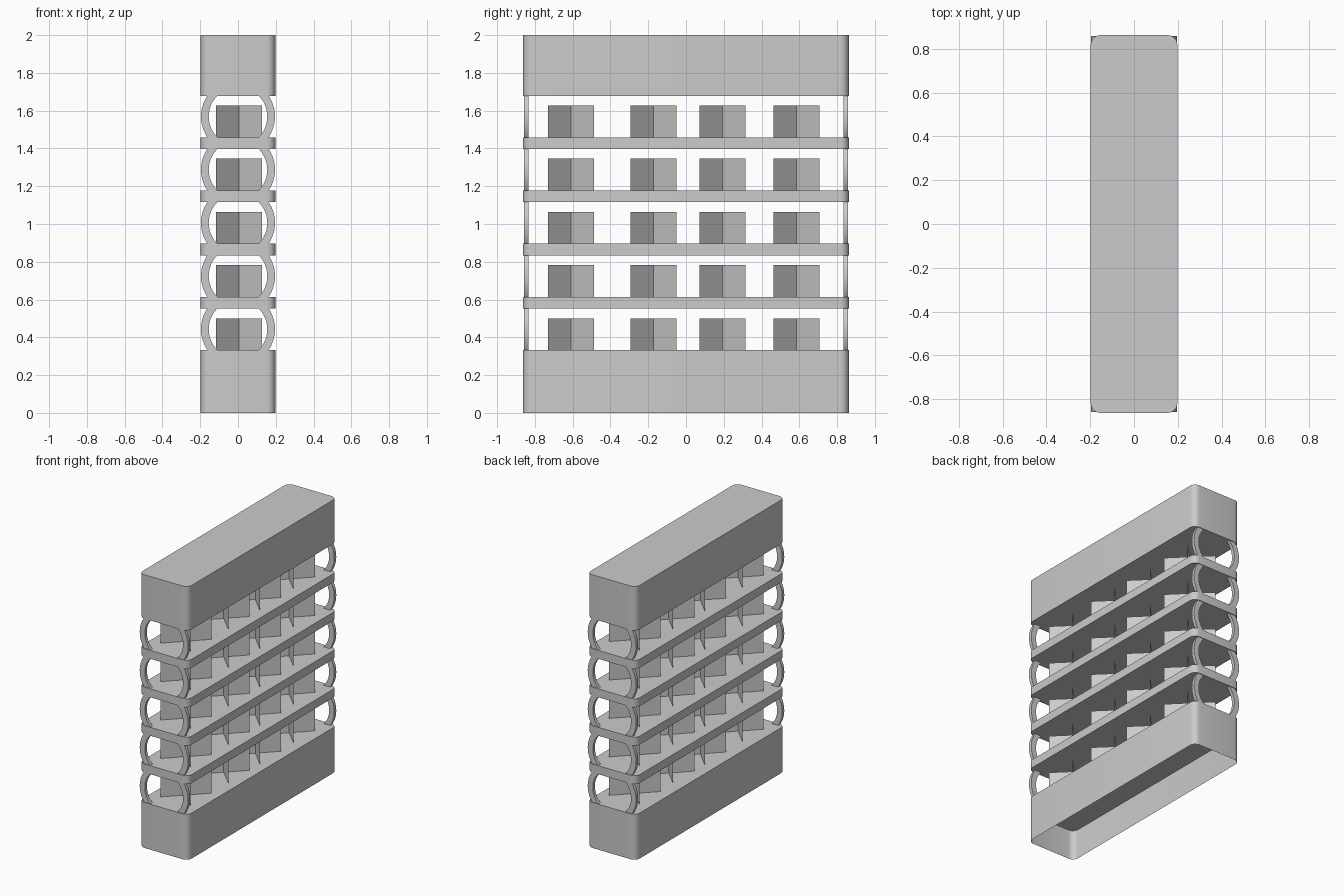
import bpy, bmesh, math

cube = bpy.data.objects.get("Cube")
if cube:
    bpy.data.objects.remove(cube)

HALF_X, HALF_Y, RADIUS = 0.198, 0.862, 0.045
BASE_TOP, PITCH, SHELF = 0.333, 0.2815, 0.062
LEVELS = 5

grey = bpy.data.materials.new("light_grey")
grey.use_nodes = True
grey.diffuse_color = (0.6, 0.6, 0.6, 1)
grey.node_tree.nodes["Principled BSDF"].inputs["Base Color"].default_value = grey.diffuse_color


def finish(name, bm, smooth=True):
    mesh = bpy.data.meshes.new(name)
    bm.to_mesh(mesh)
    bm.free()
    mesh.materials.append(grey)
    obj = bpy.data.objects.new(name, mesh)
    bpy.context.collection.objects.link(obj)
    if smooth:
        bpy.ops.object.select_all(action='DESELECT')
        obj.select_set(True)
        bpy.context.view_layer.objects.active = obj
        bpy.ops.object.shade_smooth_by_angle(angle=math.radians(35))
    return obj


def outline(segments=6):
    """Rounded rectangle, counter-clockwise."""
    points = []
    for i, (sx, sy) in enumerate([(1, 1), (-1, 1), (-1, -1), (1, -1)]):
        for k in range(segments + 1):
            a = math.pi / 2 * (i + k / segments)
            points.append((sx * (HALF_X - RADIUS) + RADIUS * math.cos(a),
                           sy * (HALF_Y - RADIUS) + RADIUS * math.sin(a)))
    return points


def rounded_block(name, z0, z1, floor=None):
    """Rounded slab; floor lifts the underside to leave a hollow skirt."""
    bm = bmesh.new()
    heights = [z0, z1] if floor is None else [z0, floor, z1]
    rings = [[bm.verts.new((x, y, z)) for x, y in outline()] for z in heights]
    for low, high in zip(rings, rings[1:]):
        for i in range(len(low)):
            j = (i + 1) % len(low)
            bm.faces.new((low[i], low[j], high[j], high[i]))
    bm.faces.new(rings[-1])
    bm.faces.new(rings[0 if floor is None else 1][::-1])
    return finish(name, bm)


def ring_arc(name, side, y, z, outer=0.196, inner=0.155, width=0.024, steps=16):
    """Curved flat strip bowing out to one side; its ends sit inside the slabs."""
    bm = bmesh.new()
    sections = []
    for k in range(steps + 1):
        t = 2 * k / steps - 1
        section = []
        for r, dy in [(outer, -1), (outer, 1), (inner, 1), (inner, -1)]:
            a = t * math.asin(0.135 / r)
            section.append(bm.verts.new((side * r * math.cos(a), y + dy * width / 2,
                                         z + r * math.sin(a))))
        sections.append(section)
    for a, b in zip(sections, sections[1:]):
        for i in range(4):
            j = (i + 1) % 4
            bm.faces.new((a[i], a[j], b[j], b[i]))
    bm.faces.new(sections[0])
    bm.faces.new(sections[-1])
    bmesh.ops.recalc_face_normals(bm, faces=bm.faces)
    return finish(name, bm)


def crossed_panels(name, y, z, half=0.122, height=0.168, x=0.005):
    """Two upright sheets crossing diagonally."""
    bm = bmesh.new()
    for s in (1, -1):
        ends = [(x - half, y - s * half), (x + half, y + s * half)]
        low = [bm.verts.new((*p, z)) for p in ends]
        high = [bm.verts.new((*p, z + height)) for p in ends]
        bm.faces.new((low[0], low[1], high[1], high[0]))
    return finish(name, bm, smooth=False)


# Base with hollow underside, and top block
rounded_block("base", 0, BASE_TOP, floor=0.22)
rounded_block("top_block", 1.678, 2)

# Shelves, end rings and crossed panels on each level
for level in range(LEVELS):
    z = BASE_TOP + level * PITCH
    if level:
        rounded_block(f"shelf_{level}", z - SHELF, z)
    for end, y in (("front", -0.845), ("back", 0.845)):
        for side_name, side in (("left", 1), ("right", -1)):
            ring_arc(f"{end}_{side_name}_ring_{level + 1}", side, y, z + 0.11)
    for i, y in enumerate((-0.609, -0.172, 0.193, 0.585)):
        crossed_panels(f"crossed_panels_{level + 1}_{i + 1}", y, z)
